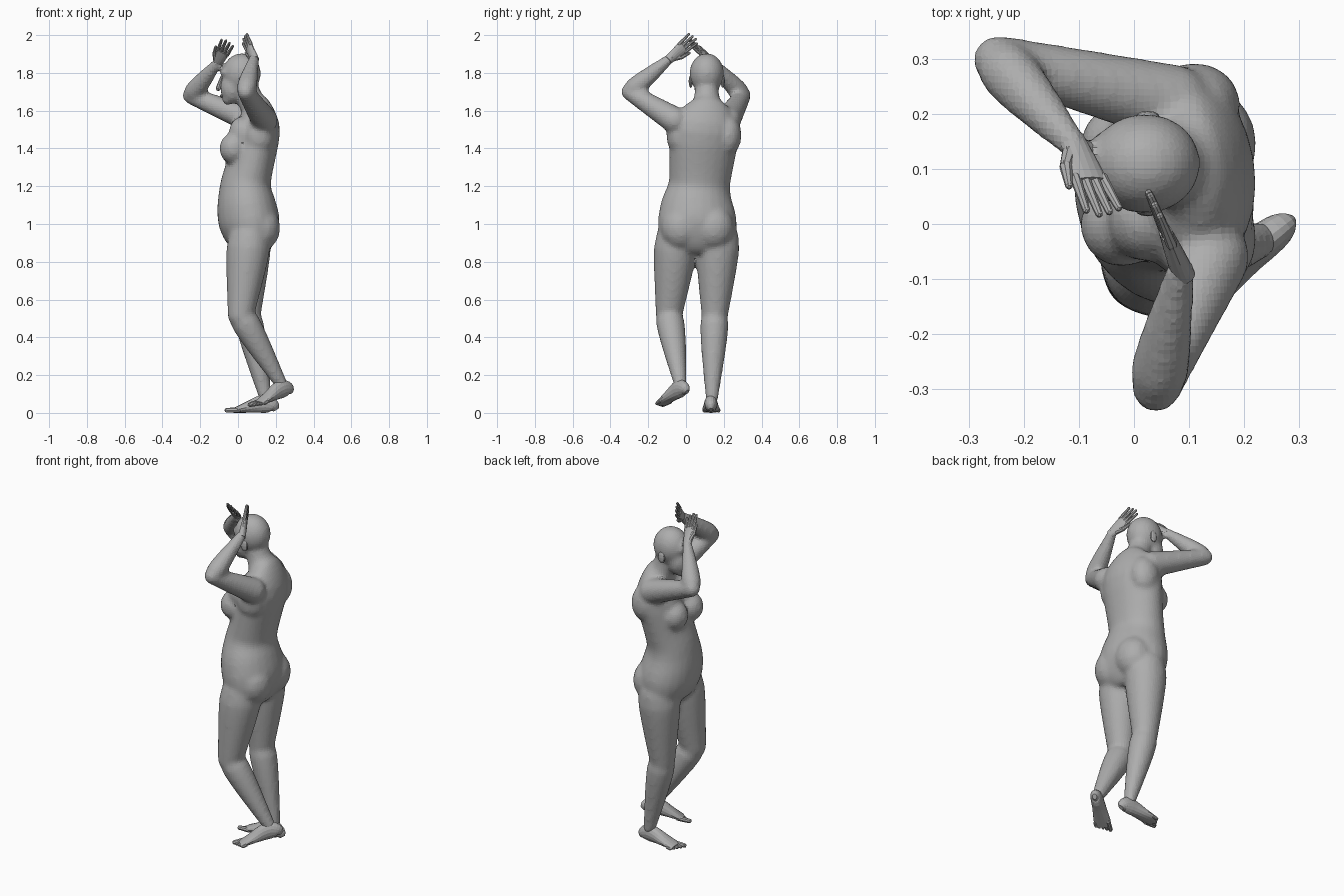
import bpy, bmesh
from math import sin, cos, pi, sqrt
from mathutils import Vector, Matrix

cube = bpy.data.objects.get("Cube")
if cube:
    bpy.data.objects.remove(cube)

# One colour for everything
grey = 0.42
clay = bpy.data.materials.new("grey clay")
clay.use_nodes = True
clay.diffuse_color = (grey, grey, grey, 1)
shader = next(node for node in clay.node_tree.nodes if node.type == 'BSDF_PRINCIPLED')
shader.inputs["Base Color"].default_value = clay.diffuse_color


def finish(name, bm, blend=False):
    bmesh.ops.recalc_face_normals(bm, faces=bm.faces)
    mesh = bpy.data.meshes.new(name)
    bm.to_mesh(mesh)
    bm.free()
    mesh.materials.append(clay)
    part = bpy.data.objects.new(name, mesh)
    bpy.context.collection.objects.link(part)
    if blend:
        # Fuse the overlapping volumes into one skin
        fuse = part.modifiers.new("fuse", 'REMESH')
        fuse.mode = 'VOXEL'
        fuse.voxel_size = 0.012
        soften = part.modifiers.new("soften", 'SMOOTH')
        soften.factor = 0.5
        soften.iterations = 10


def resample(keys, steps):
    """Smooth curve through the key rings."""
    keys = [Vector(key) for key in keys]
    keys = [keys[0] * 2 - keys[1]] + keys + [keys[-1] * 2 - keys[-2]]
    rings = []
    for before, start, end, after in zip(keys, keys[1:], keys[2:], keys[3:]):
        for step in range(steps):
            t = step / steps
            line = start.lerp(end, t)
            bend = (start * 2 - before - end) * (1 - t) + (end * 2 - start - after) * t
            rings.append(line + bend * (t * (1 - t) / 2))
    return rings + [keys[-2]]


def tube(bm, keys, side=(0, 1, 0), sides=16, steps=3):
    """Loft of ellipses; a key is the centre, the radius along side, the other radius."""
    rings = resample(keys, steps)
    centres = [Vector(ring[:3]) for ring in rings]
    last = len(centres) - 1
    loops = []
    for i, ring in enumerate(rings):
        along = (centres[min(i + 1, last)] - centres[max(i - 1, 0)]).normalized()
        wide = Vector(side)
        wide = (wide - along * wide.dot(along)).normalized()
        deep = along.cross(wide)
        turns = [2 * pi * j / sides for j in range(sides)]
        loops.append([bm.verts.new(centres[i] + wide * (ring[3] * cos(a)) + deep * (ring[4] * sin(a)))
                      for a in turns])
    for low, high in zip(loops, loops[1:]):
        for j in range(sides):
            k = (j + 1) % sides
            bm.faces.new((low[j], low[k], high[k], high[j]))
    bm.faces.new(loops[0])
    bm.faces.new(loops[-1])


def blob(bm, centre, radii, segments=16):
    shape = Matrix.Translation(centre) @ Matrix.Diagonal((*radii, 1))
    bmesh.ops.create_uvsphere(bm, u_segments=segments, v_segments=segments // 2,
                              radius=1, matrix=shape)


def limb(bm, start, end, thick, thin, swell, sides=16, count=8):
    """Round-ended taper, with a muscle that swells near its start."""
    start, end = Vector(start), Vector(end)
    keys = []
    for i in range(count + 1):
        t = i / count
        radius = thick + (thin - thick) * t + swell * sin(pi * sqrt(t))
        keys.append((*start.lerp(end, t), radius, radius))
    tube(bm, keys, (0.6, 0.5, 0.4), sides, 1)
    for centre, radius in ((start, thick), (end, thin)):
        blob(bm, centre, [radius] * 3, max(sides, 8))


def place(bm, origin, forward, side):
    """Move a part from local axes (forward, side, lift) into position."""
    forward = Vector(forward).normalized()
    side = Vector(side)
    side = (side - forward * side.dot(forward)).normalized()
    lift = forward.cross(side)
    if lift.z < 0:
        lift = -lift
    axes = Matrix((forward, side, lift)).transposed().to_4x4()
    bm.transform(Matrix.Translation(origin) @ axes)


# Torso and neck: height, forward shift, half width, half depth
torso = [(.85, .06, .1, .08), (.9, .065, .19, .125), (1, .06, .21, .16), (1.1, .045, .195, .155),
         (1.2, .04, .165, .135), (1.3, .06, .17, .125), (1.5, .1, .185, .122), (1.6, .1, .135, .085),
         (1.65, .07, .075, .07), (1.74, .04, .06, .06)]
body = bmesh.new()
tube(body, [(x, min(max(z / 10 - .05, .06), .11), z, wide, deep) for z, x, wide, deep in torso],
     (.15, -1, 0), 24)

# Breasts, upper chest, buttocks and sides of the back
for way in (-1, 1):
    blob(body, (-.022, .07 + way * .072, 1.4), (.078, .078, .085))
    blob(body, (.02, .08 + way * .07, 1.48), (.07, .08, .09))
    blob(body, (.125, .06 + way * .085, .98), (.1, .11, .12))
    blob(body, (.11, .095 + way * .125, 1.47), (.085, .075, .11))

# Head: cranium, brow, face and chin
head_y = .11
blob(body, (.02, head_y, 1.797), (.102, .092, .108), 24)
blob(body, (-.07, head_y, 1.8), (.027, .052, .022))
blob(body, (-.03, head_y, 1.72), (.066, .068, .086))
blob(body, (-.057, head_y, 1.655), (.028, .036, .026))

# Arms: shoulder, elbow, wrist
left_wrist, right_wrist = (.085, -.08, 1.88), (-.107, .14, 1.855)
for shoulder, elbow, wrist in (((.14, -.06, 1.55), (.04, -.3, 1.7), left_wrist),
                               ((.07, .22, 1.55), (-.25, .3, 1.68), right_wrist)):
    limb(body, shoulder, elbow, .072, .045, 0)
    limb(body, elbow, wrist, .045, .026, .012)

# Legs: hip, knee, ankle
for hip, knee, ankle in (((.06, -.05, .92), (.015, -.09, .52), (.23, -.03, .15)),
                         ((.06, .17, .92), (.05, .152, .52), (.145, .137, .08))):
    limb(body, hip, knee, .11, .071, .011, 20)
    limb(body, knee, ankle, .068, .034, .013, 20)
finish("body", body, blend=True)

# Nose, lips and ears
nose = bmesh.new()
limb(nose, (-.085, head_y, 1.78), (-.104, head_y, 1.718), .008, .014, 0, 8)
finish("nose", nose)
lips = bmesh.new()
blob(lips, (-.086, head_y, 1.678), (.01, .023, .01), 10)
finish("lips", lips)
for name, way in (("left_ear", -1), ("right_ear", 1)):
    ear = bmesh.new()
    blob(ear, (.025, head_y + way * .085, 1.755), (.022, .011, .034), 12)
    finish(name, ear)


def hand(name, wrist, forward, side):
    """Palm, four fingers slightly fanned, and a thumb on the opposite side."""
    bm = bmesh.new()
    tube(bm, [(-.02, 0, 0, .024, .021), (.03, 0, 0, .03, .018), (.09, 0, 0, .036, .012)])
    for i in range(4):
        over = (i - 1.5) * .018
        reach = .175 - abs(i - 1.2) * .01
        limb(bm, (.08, over, 0), (reach, over * 1.25, 0), .0105, .007, 0, 8, 2)
    knuckle = (.05, -.036, 0)
    limb(bm, (.015, -.016, 0), knuckle, .015, .012, 0, 8, 2)
    limb(bm, knuckle, (.1, -.047, 0), .012, .007, 0, 8, 2)
    place(bm, wrist, forward, side)
    finish(name, bm)


hand("left_hand", left_wrist, (-.3, .72, .62), (.25, -.5, .75))
hand("right_hand", right_wrist, (.3, -.68, .62), (.65, -.1, -.2))


def foot(name, heel, forward, inner):
    """Sole from the heel, with five toes; the big toe is on the inner side."""
    bm = bmesh.new()
    sole = [(0, .012, .016), (.015, .028, .035), (.05, .034, .048), (.09, .036, .045),
            (.14, .041, .033), (.19, .046, .021), (.23, .043, .012)]
    tube(bm, [(along, 0, high, wide, high) for along, wide, high in sole])
    for i in range(5):
        radius = .014 if i == 0 else .01
        over = .032 - i * .018
        limb(bm, (.2, over, .015), (.262 - i * .011, over, radius), radius, radius * .9, 0, 8, 2)
    place(bm, heel, forward, inner)
    finish(name, bm)


foot("right_foot", (.203, .132, 0), (-1, 0, 0), (0, -1, 0))
foot("left_foot", (.287, .008, .095), (-.77, -.59, -.25), (-.59, .77, 0))
